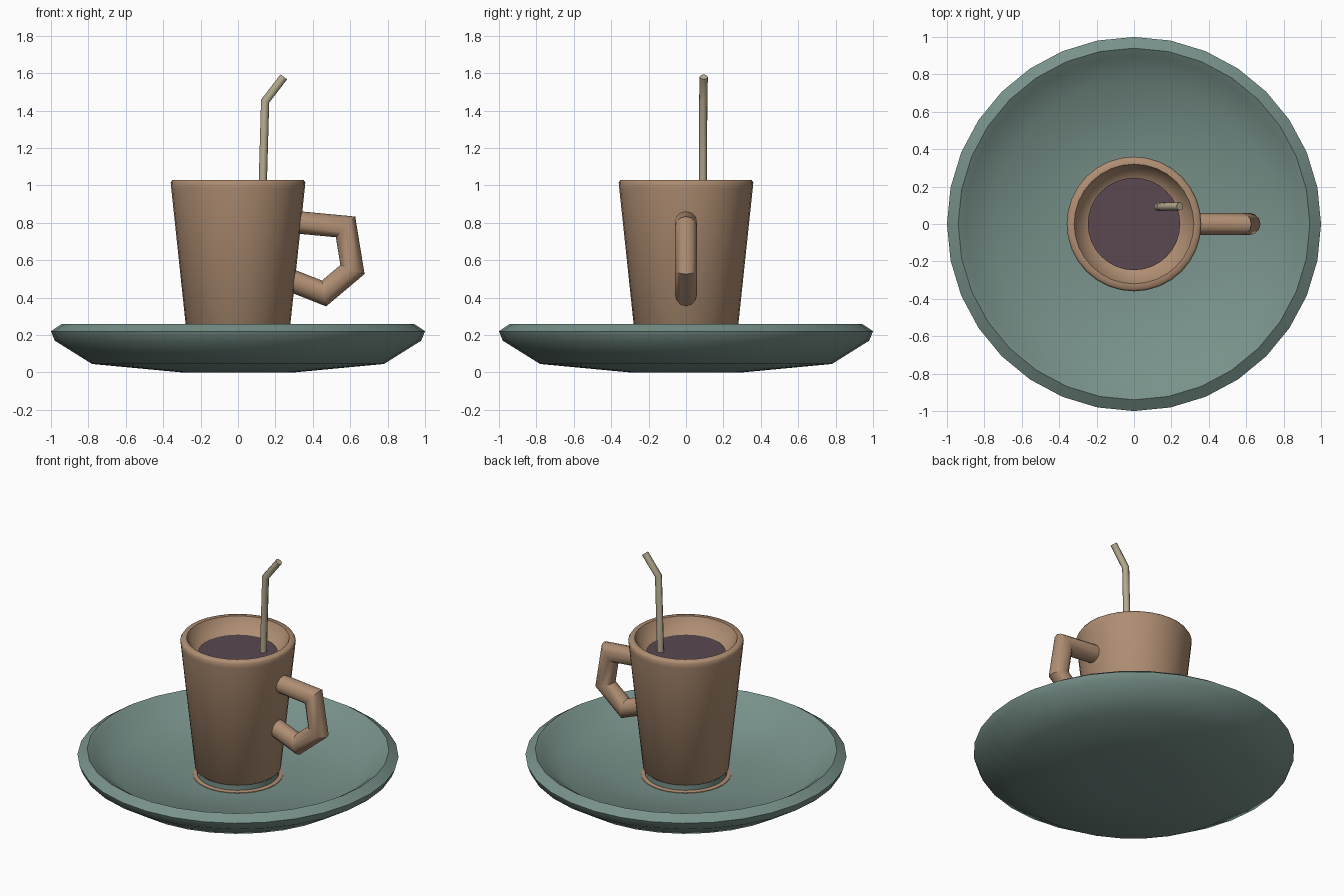
import bpy, bmesh, math
from mathutils import Vector

if "Cube" in bpy.data.objects:
    bpy.data.objects.remove(bpy.data.objects["Cube"])


def material(name, rgb):
    m = bpy.data.materials.new(name)
    m.diffuse_color = (*rgb, 1)
    m.use_nodes = True
    m.node_tree.nodes["Principled BSDF"].inputs["Base Color"].default_value = m.diffuse_color
    return m


TAN = material("tan clay", (0.43, 0.27, 0.17))
TEAL = material("grey teal", (0.188, 0.283, 0.254))
COFFEE = material("dark coffee", (0.10, 0.065, 0.08))
CREAM = material("cream straw", (0.47, 0.41, 0.28))


def finish(name, bm, mat, angle=40):
    bmesh.ops.remove_doubles(bm, verts=bm.verts, dist=1e-5)
    bmesh.ops.recalc_face_normals(bm, faces=bm.faces)
    me = bpy.data.meshes.new(name)
    bm.to_mesh(me)
    bm.free()
    ob = bpy.data.objects.new(name, me)
    bpy.context.collection.objects.link(ob)
    me.materials.append(mat)
    bpy.ops.object.select_all(action='DESELECT')
    ob.select_set(True)
    bpy.context.view_layer.objects.active = ob
    bpy.ops.object.shade_smooth_by_angle(angle=math.radians(angle))
    return ob


def bridge(bm, rings):
    for a, b in zip(rings, rings[1:]):
        n = len(a)
        for i in range(n):
            j = (i + 1) % n
            bm.faces.new((a[i], a[j], b[j], b[i]))
    bm.faces.new(rings[0])
    bm.faces.new(rings[-1])


def lathe(name, profile, mat, sides=32, angle=40):
    """Closed solid turned about z; first and last rings are capped."""
    bm = bmesh.new()
    turns = [2 * math.pi * i / sides for i in range(sides)]
    bridge(bm, [[bm.verts.new((r * math.cos(t), r * math.sin(t), z)) for t in turns]
                for r, z in profile])
    return finish(name, bm, mat, angle)


def tube(name, path, radius, mat, sides, angle=40):
    """Mitred tube: each ring slides along its segment to the joint plane."""
    bm = bmesh.new()
    p = [Vector(q) for q in path]
    dirs = [(b - a).normalized() for a, b in zip(p, p[1:])]
    u = dirs[0].cross(Vector((0, 1, 0))).normalized()
    v = dirs[0].cross(u)
    ring = [p[0] + radius * (math.cos(t) * u + math.sin(t) * v)
            for t in (2 * math.pi * i / sides for i in range(sides))]
    rings = [ring]
    for i, d in enumerate(dirs):
        n = d + dirs[i + 1] if i + 1 < len(dirs) else d
        ring = [q + d * ((p[i + 1] - q).dot(n) / d.dot(n)) for q in ring]
        rings.append(ring)
    bridge(bm, [[bm.verts.new(q) for q in r] for r in rings])
    return finish(name, bm, mat, angle)


# Saucer: shallow dish with a rounded rim
lathe("saucer", [(0.3, 0), (0.78, 0.045), (0.98, 0.17), (1.0, 0.22), (0.94, 0.26),
                 (0.9, 0.235), (0.76, 0.125), (0.28, 0.09)], TEAL, angle=60)

# Seat of the cup: thin tan ring and the teal foot on it
lathe("seat_ring", [(0.28, 0.08), (0.28, 0.094), (0.25, 0.1)], TAN)
lathe("foot", [(0.255, 0.085), (0.255, 0.14)], TEAL)

# Cup with a rounded rim and a sloping inner lip down to the drink
lathe("cup", [(0.245, 0.125), (0.268, 0.145), (0.357, 0.985), (0.36, 1.015), (0.35, 1.03),
              (0.32, 1.03), (0.308, 1.005), (0.245, 0.92)], TAN, angle=60)
lathe("drink", [(0.247, 0.91), (0.247, 0.935)], COFFEE)

# Angular handle on the right side
tube("handle", [(0.29, 0, 0.805), (0.575, 0, 0.778), (0.612, 0, 0.55),
                (0.46, 0, 0.422), (0.25, 0, 0.505)], 0.06, TAN, 12)

# Bent drinking straw
tube("straw", [(0.13, 0.09, 0.92), (0.145, 0.092, 1.45), (0.245, 0.095, 1.58)],
     0.022, CREAM, 8, 50)
